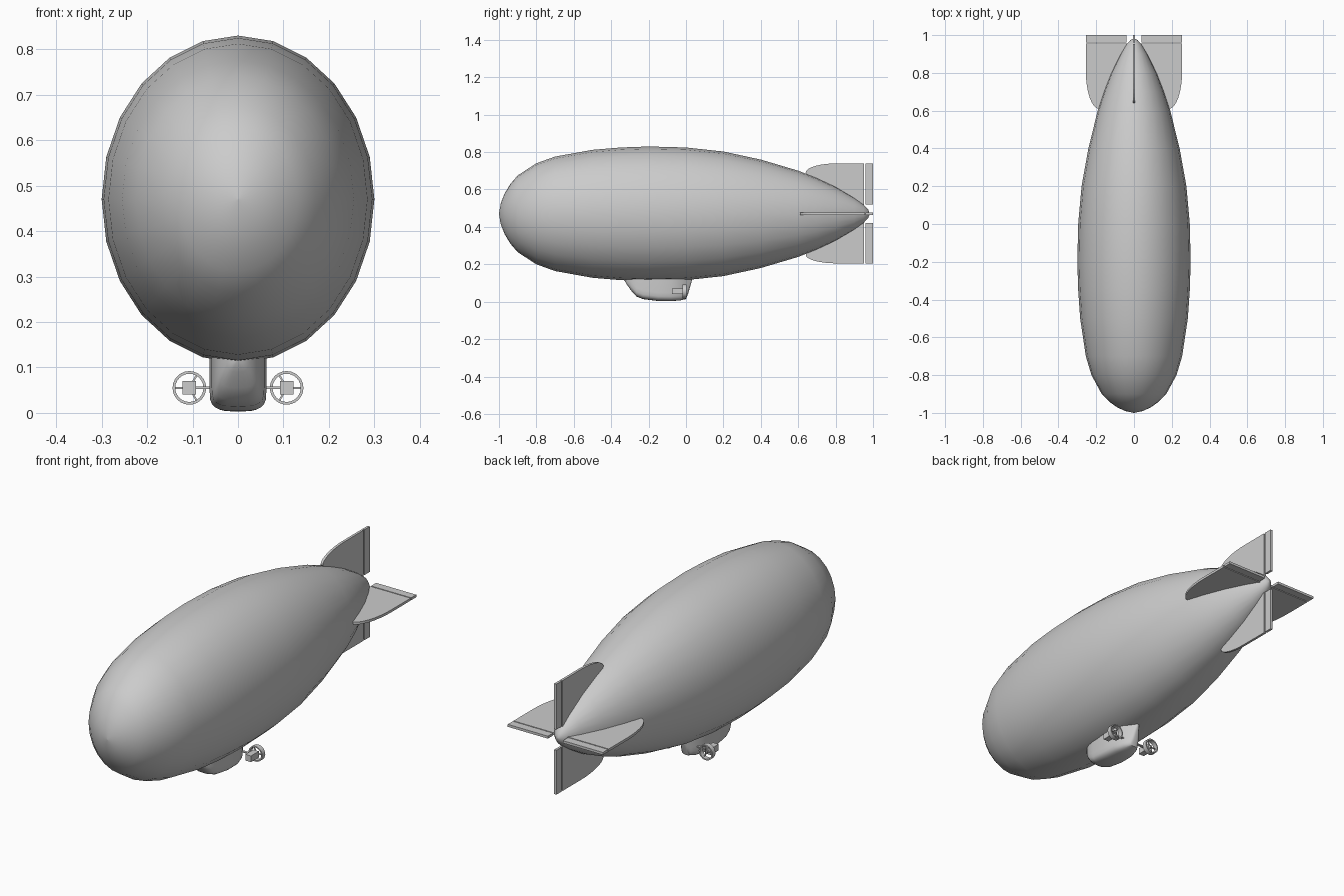
import bpy, bmesh, math
from mathutils import Matrix, Vector

cube = bpy.data.objects.get("Cube")
if cube:
    bpy.data.objects.remove(cube, do_unlink=True)

grey = bpy.data.materials.new("plain grey")
grey.use_nodes = True
COLOUR = (0.6, 0.6, 0.6, 1)
grey.diffuse_color = COLOUR
grey.node_tree.nodes["Principled BSDF"].inputs["Base Color"].default_value = COLOUR

AXIS_Z = 0.47


def finish(name, bm, smooth=None):
    bmesh.ops.recalc_face_normals(bm, faces=bm.faces)
    mesh = bpy.data.meshes.new(name)
    bm.to_mesh(mesh)
    bm.free()
    mesh.materials.append(grey)
    obj = bpy.data.objects.new(name, mesh)
    bpy.context.collection.objects.link(obj)
    if smooth:
        bpy.ops.object.select_all(action="DESELECT")
        obj.select_set(True)
        bpy.context.view_layer.objects.active = obj
        bpy.ops.object.shade_smooth_by_angle(angle=math.radians(smooth))
    return obj


def loft(name, rings, smooth, closed_loop=False):
    """Skin a list of equal-length rings of points."""
    bm = bmesh.new()
    loops = [[bm.verts.new(p) for p in ring] for ring in rings]
    pairs = list(zip(loops, loops[1:]))
    if closed_loop:
        pairs.append((loops[-1], loops[0]))
    for a, b in pairs:
        for i in range(len(a)):
            j = (i + 1) % len(a)
            bm.faces.new((a[i], a[j], b[j], b[i]))
    if not closed_loop:
        bm.faces.new(loops[0])
        bm.faces.new(loops[-1])
    bmesh.ops.remove_doubles(bm, verts=bm.verts, dist=0.0003)
    return finish(name, bm, smooth)


def box(name, centre, size, turn=0):
    bm = bmesh.new()
    bmesh.ops.create_cube(bm, size=1)
    m = Matrix.Translation(centre) @ Matrix.Rotation(turn, 4, "Y") @ Matrix.Diagonal((*size, 1))
    bm.transform(m)
    return finish(name, bm)


# Gas envelope: elliptical rings along the length
profile = [(-1, 0.004), (-0.99, 0.16), (-0.97, 0.3), (-0.94, 0.44), (-0.9, 0.57),
           (-0.8, 0.75), (-0.7, 0.85), (-0.5, 0.95), (-0.35, 0.985), (-0.2, 1),
           (0, 0.985), (0.2, 0.925), (0.4, 0.805), (0.6, 0.64), (0.7, 0.53),
           (0.8, 0.4), (0.9, 0.235), (0.95, 0.135), (0.975, 0.06), (0.982, 0.004)]
SIDES = 24
rings = []
for y, r in profile:
    angles = [math.tau * i / SIDES for i in range(SIDES)]
    rings.append([(0.3 * r * math.sin(a), y, AXIS_Z + 0.36 * r * math.cos(a)) for a in angles])
loft("envelope", rings, 50)


# Tail fins with hinged trailing flaps
def plate(name, outline, turn, thickness=0.012):
    bm = bmesh.new()
    face = bm.faces.new([bm.verts.new((-thickness / 2, y, r)) for r, y in outline])
    ext = bmesh.ops.extrude_face_region(bm, geom=[face])
    moved = [v for v in ext["geom"] if isinstance(v, bmesh.types.BMVert)]
    bmesh.ops.translate(bm, verts=moved, vec=(thickness, 0, 0))
    bm.transform(Matrix.Translation((0, 0, AXIS_Z)) @ Matrix.Rotation(turn, 4, "Y"))
    finish(name, bm)


fins = [("upper", 0, 0.27, 0.64, 0.22), ("left", 90, 0.255, 0.61, 0.185),
        ("lower", 180, 0.265, 0.64, 0.22), ("right", 270, 0.255, 0.61, 0.185)]
for side, degrees, span, start, root in fins:
    lead = []
    for i in range(9):
        a = math.radians(90) * i / 8
        lead.append((root + (span - root) * math.sin(a), 0.81 - (0.81 - start) * math.cos(a)))
    turn = math.radians(degrees)
    gap = 0.952 if degrees % 180 == 0 else 0.956
    inner = 0.05 if degrees % 180 == 0 else 0.04
    plate(side + "_fin", [(0.02, start + 0.1), *lead, (span, gap), (0.02, gap)], turn)
    plate(side + "_flap", [(inner, 0.961), (span, 0.961), (span, 1), (inner, 1)], turn)

# Gondola: rounded-bottom sections tapering at both ends
sections = [(-0.33, 0.004, 0.115), (-0.315, 0.025, 0.09), (-0.29, 0.043, 0.055),
            (-0.265, 0.052, 0.028), (-0.23, 0.058, 0.014), (-0.15, 0.0625, 0.004),
            (-0.08, 0.06, 0.003), (-0.03, 0.045, 0.007), (0, 0.026, 0.014),
            (0.012, 0.018, 0.045), (0.032, 0.004, 0.115)]
TOP = 0.14
rings = []
for y, w, low in sections:
    ring = [(w, y, TOP)]
    height = min(0.045, (TOP - low) * 0.7)
    for i in range(13):
        a = math.pi * i / 12
        c, s = math.cos(a), math.sin(a)
        x = math.copysign(abs(c) ** 0.6, c) * w
        ring.append((x, y, low + height * (1 - s ** 0.6)))
    ring.append((-w, y, TOP))
    rings.append(ring)
loft("gondola", rings, 45)

# Engines: pod, strut, shrouded three-blade propeller on each side
for side, s in (("left", 1), ("right", -1)):
    hub = Vector((s * 0.107, 0, 0.055))
    box(side + "_engine_pod", hub + Vector((0, -0.045, 0)), (0.03, 0.06, 0.03))
    box(side + "_engine_strut", hub + Vector((-s * 0.035, -0.03, 0)), (0.07, 0.012, 0.005))
    box(side + "_propeller_hub", hub + Vector((0, -0.012, 0)), (0.01, 0.02, 0.01))
    for k in range(3):
        a = math.tau * k / 3
        out = Vector((s * math.cos(a), 0, math.sin(a)))
        box(side + "_propeller_blade", hub + Vector((0, -0.01, 0)) + out * 0.0165,
            (0.033, 0.006, 0.004), -math.atan2(out.z, out.x))
    rings = []
    for i in range(24):
        a = math.tau * i / 24
        out = Vector((math.cos(a), 0, math.sin(a)))
        rings.append([hub + out * r + Vector((0, y, 0))
                      for r, y in ((0.031, -0.02), (0.037, -0.02), (0.037, 0.003), (0.031, 0.003))])
    loft(side + "_propeller_shroud", rings, 40, closed_loop=True)
